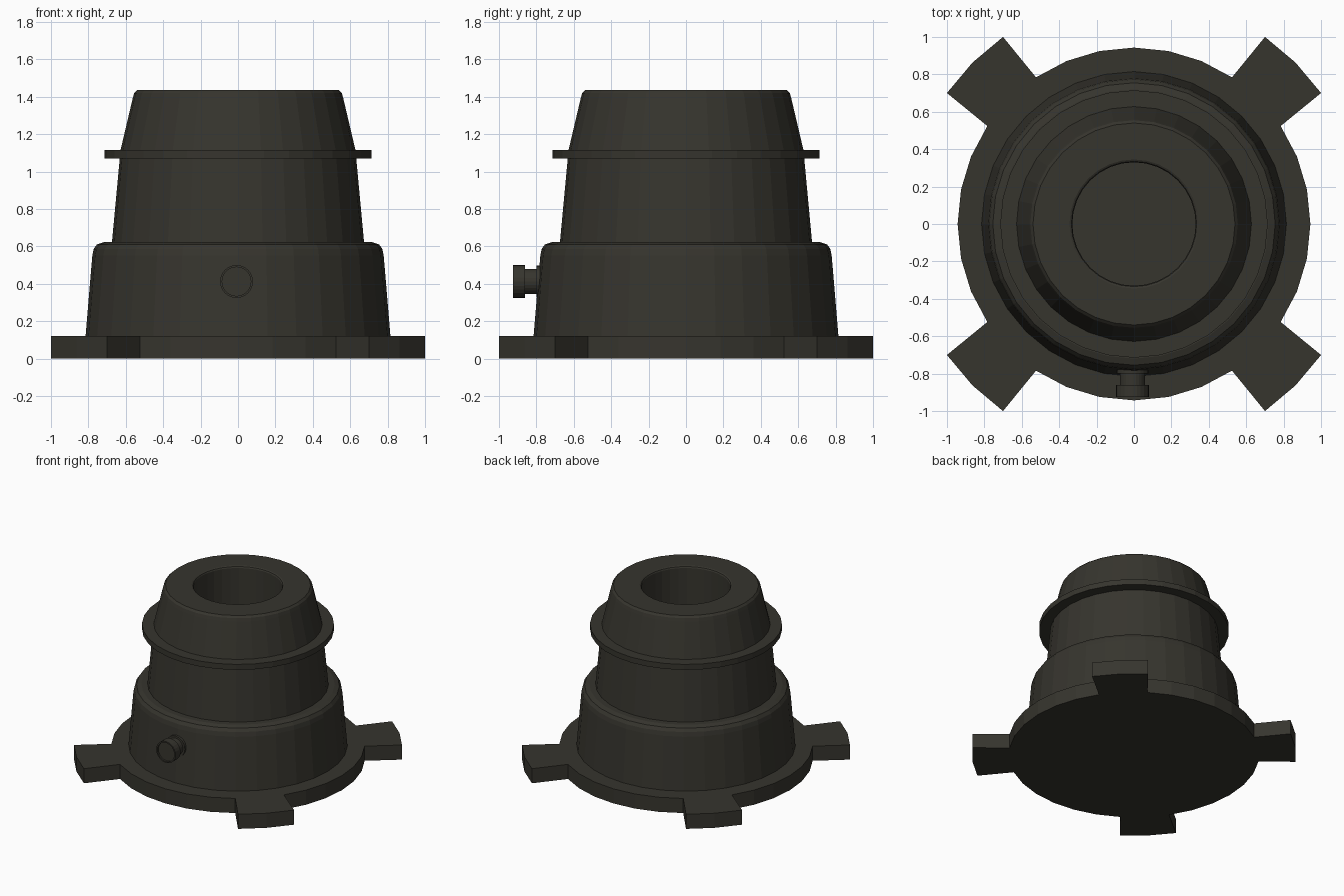
import bpy
import bmesh
from math import sin, cos, radians, tau
from mathutils import Matrix

cube = bpy.data.objects.get("Cube")
if cube:
    bpy.data.objects.remove(cube, do_unlink=True)

# Single dark olive grey material
colour = (0.037, 0.035, 0.027, 1)
mat = bpy.data.materials.new("dark olive grey")
mat.use_nodes = True
mat.diffuse_color = colour
bsdf = next(n for n in mat.node_tree.nodes if n.type == "BSDF_PRINCIPLED")
bsdf.inputs["Base Color"].default_value = colour


def finish(name, bm):
    bmesh.ops.recalc_face_normals(bm, faces=bm.faces)
    mesh = bpy.data.meshes.new(name)
    bm.to_mesh(mesh)
    bm.free()
    mesh.materials.append(mat)
    ob = bpy.data.objects.new(name, mesh)
    bpy.context.collection.objects.link(ob)
    return ob


def lathe(name, profile, sides=32, closed=False):
    """Turn (radius, height) points around z, capping ends of an open profile."""
    bm = bmesh.new()
    rings = [[bm.verts.new((r * cos(tau * i / sides), r * sin(tau * i / sides), z))
              for i in range(sides)] for r, z in profile]
    pairs = list(zip(rings, rings[1:]))
    if closed:
        pairs.append((rings[-1], rings[0]))
    else:
        bm.faces.new(rings[0])
        bm.faces.new(rings[-1])
    for a, b in pairs:
        for i in range(sides):
            j = (i + 1) % sides
            bm.faces.new((a[i], a[j], b[j], b[i]))
    return finish(name, bm)


# Base plate: round flange with four diagonal tabs
PLATE_TOP = 0.12
outline = []
for i in range(32):
    angle = i * 360 / 32
    outline.append((0.943, angle))
    if i % 8 == 3:
        outline += [(1.221, angle + 1.25), (1.221, angle + 11.25), (1.221, angle + 21.25)]
    if i % 8 == 4:
        outline.pop()    # the tab's outer edge replaces the rim here
bm = bmesh.new()
base = bm.faces.new([bm.verts.new((r * cos(radians(a)), r * sin(radians(a)), 0))
                     for r, a in outline])
top = bmesh.ops.extrude_face_region(bm, geom=[base])["geom"]
bmesh.ops.translate(bm, vec=(0, 0, PLATE_TOP),
                    verts=[v for v in top if isinstance(v, bmesh.types.BMVert)])
finish("base_plate", bm)

# Stepped, tapering body with a central bore
lathe("body", [
    (0.33, PLATE_TOP), (0.815, PLATE_TOP),
    (0.779, 0.55), (0.772, 0.585), (0.755, 0.61), (0.72, 0.622),
    (0.674, 0.622), (0.628, 1.115),
    (0.562, 1.395), (0.555, 1.42), (0.54, 1.435),
    (0.345, 1.435), (0.335, 1.43), (0.33, 1.42),
], closed=True)

# Thin collar around the upper body
lathe("collar", [(0.60, 1.07), (0.715, 1.07), (0.715, 1.115), (0.60, 1.115)], closed=True)

# Side knob: foot, stem and slightly hollowed head, facing the front
knob = lathe("side_knob", [
    (0.085, 0.74), (0.085, 0.80), (0.068, 0.80), (0.068, 0.86),
    (0.088, 0.86), (0.088, 0.925), (0.077, 0.925), (0.077, 0.912),
], sides=24)
knob.data.transform(Matrix.Rotation(radians(90), 4, "X"))
knob.location = (-0.008, 0, 0.412)
